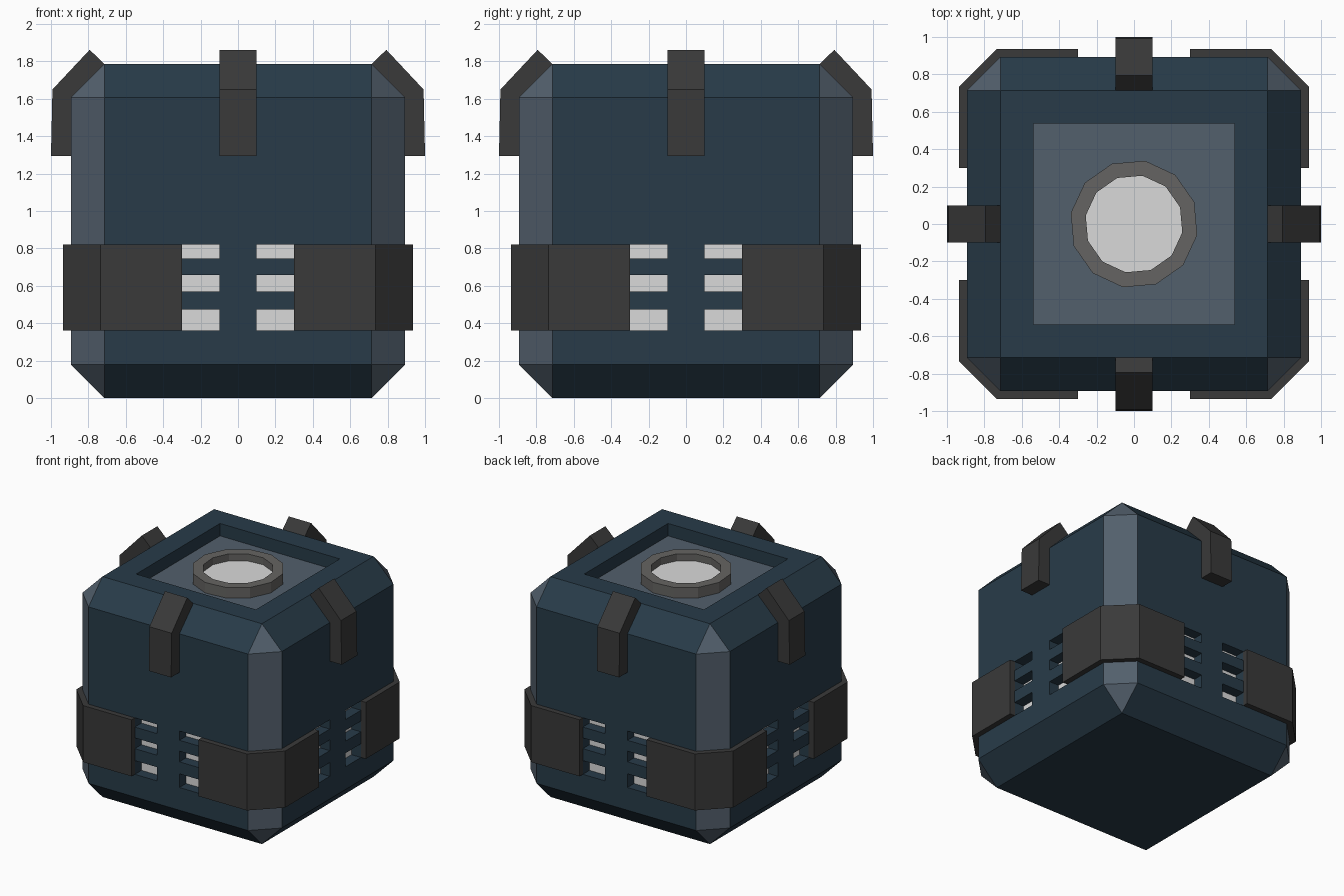
import bpy, bmesh, math
from mathutils import Matrix, Vector

if "Cube" in bpy.data.objects:
    bpy.data.objects.remove(bpy.data.objects["Cube"])


def mat(name, rgb):
    m = bpy.data.materials.new(name)
    m.diffuse_color = (*rgb, 1)
    m.use_nodes = True
    m.node_tree.nodes["Principled BSDF"].inputs["Base Color"].default_value = m.diffuse_color
    return m


teal = mat("dark teal", (0.021, 0.044, 0.066))
slate = mat("slate", (0.085, 0.115, 0.150))
dark = mat("charcoal", (0.041, 0.041, 0.041))
grey = mat("ring grey", (0.130, 0.127, 0.122))
white = mat("pale grey", (0.70, 0.70, 0.70))

R, C, H = 0.893, 0.715, 1.786   # half width, chamfer start, height
SLOTS = [(0.362, 0.473), (0.57, 0.657), (0.745, 0.82)]
DEPTH = 0.09


def make(name, bm, *mats):
    bmesh.ops.recalc_face_normals(bm, faces=bm.faces[:])
    me = bpy.data.meshes.new(name)
    bm.to_mesh(me)
    bm.free()
    for m in mats:
        me.materials.append(m)
    ob = bpy.data.objects.new(name, me)
    bpy.context.collection.objects.link(ob)
    return ob


def box(bm, lo, hi, rot=0.0):
    lo, hi = Vector(lo), Vector(hi)
    m = (Matrix.Rotation(rot, 4, 'Z') @ Matrix.Translation((lo + hi) / 2)
         @ Matrix.Diagonal((*(hi - lo), 1)))
    bmesh.ops.create_cube(bm, size=1, matrix=m)


def prism(bm, outline, offset, rot=0.0):
    """Extrude a closed outline of 3D points along offset, turned about z."""
    r = Matrix.Rotation(rot, 3, 'Z')
    f = bm.faces.new([bm.verts.new(r @ Vector(p)) for p in outline])
    ext = bmesh.ops.extrude_face_region(bm, geom=[f], use_keep_orig=True)
    vs = [g for g in ext["geom"] if isinstance(g, bmesh.types.BMVert)]
    bmesh.ops.translate(bm, verts=vs, vec=r @ Vector(offset))


QUARTERS = [i * math.pi / 2 for i in range(4)]

# chamfered body shell
bm = bmesh.new()
for sx in (-1, 1):
    for sy in (-1, 1):
        for sz in (-1, 1):
            for x, y, z in ((R, C, C), (C, R, C), (C, C, R)):
                bm.verts.new((sx * x, sy * y, sz * z + H / 2))
bmesh.ops.convex_hull(bm, input=bm.verts[:])
bmesh.ops.dissolve_limit(bm, angle_limit=0.01, verts=bm.verts[:], edges=bm.edges[:])
bm.normal_update()
for f in bm.faces:
    f.material_index = int(abs(f.normal.x) > 0.5 and abs(f.normal.y) > 0.5)
body = make("body", bm, teal, slate)

# cut the vent slots and the top recess
bm = bmesh.new()
for a in QUARTERS:
    for s in (-1, 1):
        for z0, z1 in SLOTS:
            x0, x1 = sorted((s * 0.1, s * 0.3))
            box(bm, (x0, -R - 0.1, z0), (x1, -R + DEPTH, z1), a)
box(bm, (-0.537, -0.537, 1.68), (0.537, 0.537, 2.0))
cutter = make("cutter", bm, teal)
cutter.hide_render = True
mod = body.modifiers.new("cuts", 'BOOLEAN')
mod.operation, mod.solver, mod.object = 'DIFFERENCE', 'EXACT', cutter
bpy.context.view_layer.objects.active = body
bpy.ops.object.modifier_apply(modifier=mod.name)
bpy.data.objects.remove(cutter)

# pale plates at the back of the vents
bm = bmesh.new()
for a in QUARTERS:
    for s in (-1, 1):
        for z0, z1 in SLOTS:
            x0, x1 = sorted((s * 0.1, s * 0.3))
            box(bm, (x0, -R + DEPTH - 0.005, z0), (x1, -R + DEPTH + 0.003, z1), a)
make("vent_plates", bm, white)

# panel in the top recess
bm = bmesh.new()
box(bm, (-0.537, -0.537, 1.677), (0.537, 0.537, 1.685))
make("top_panel", bm, slate)

# twelve-sided ring and lens
N, TURN = 12, math.radians(20)
bm = bmesh.new()
loops = []
for r, z in ((0.343, 1.683), (0.343, 1.77), (0.262, 1.77), (0.262, 1.683)):
    loops.append([bm.verts.new((r * math.cos(TURN + i * math.tau / N),
                                r * math.sin(TURN + i * math.tau / N), z))
                  for i in range(N)])
for k in range(4):
    p, q = loops[k], loops[(k + 1) % 4]
    for i in range(N):
        j = (i + 1) % N
        bm.faces.new((p[i], p[j], q[j], q[i]))
make("top_ring", bm, grey)

bm = bmesh.new()
prism(bm, [(0.262 * math.cos(TURN + i * math.tau / N),
            0.262 * math.sin(TURN + i * math.tau / N), 1.683) for i in range(N)],
      (0, 0, 0.03))
make("top_lens", bm, white)

# bent clips over the top edges
clip = [(R - 0.01, 1.295), (1.0, 1.295), (0.992, 1.65), (0.793, 1.862),
        (C, H), (R - 0.01, 1.61)]
bm = bmesh.new()
for a in QUARTERS:
    prism(bm, [(x, -0.1, z) for x, z in clip], (0, 0.2, 0), a)
make("edge_clips", bm, dark)

# bands wrapping the upright corners
B, D = 0.936, 0.734
I = R - 0.005
band = [(0.3, I), (0.3, B), (D, B), (B, D), (B, 0.3), (I, 0.3), (I, C), (C, I)]
bm = bmesh.new()
for a in QUARTERS:
    prism(bm, [(x, y, 0.362) for x, y in band], (0, 0, 0.458), a)
make("corner_bands", bm, dark)
